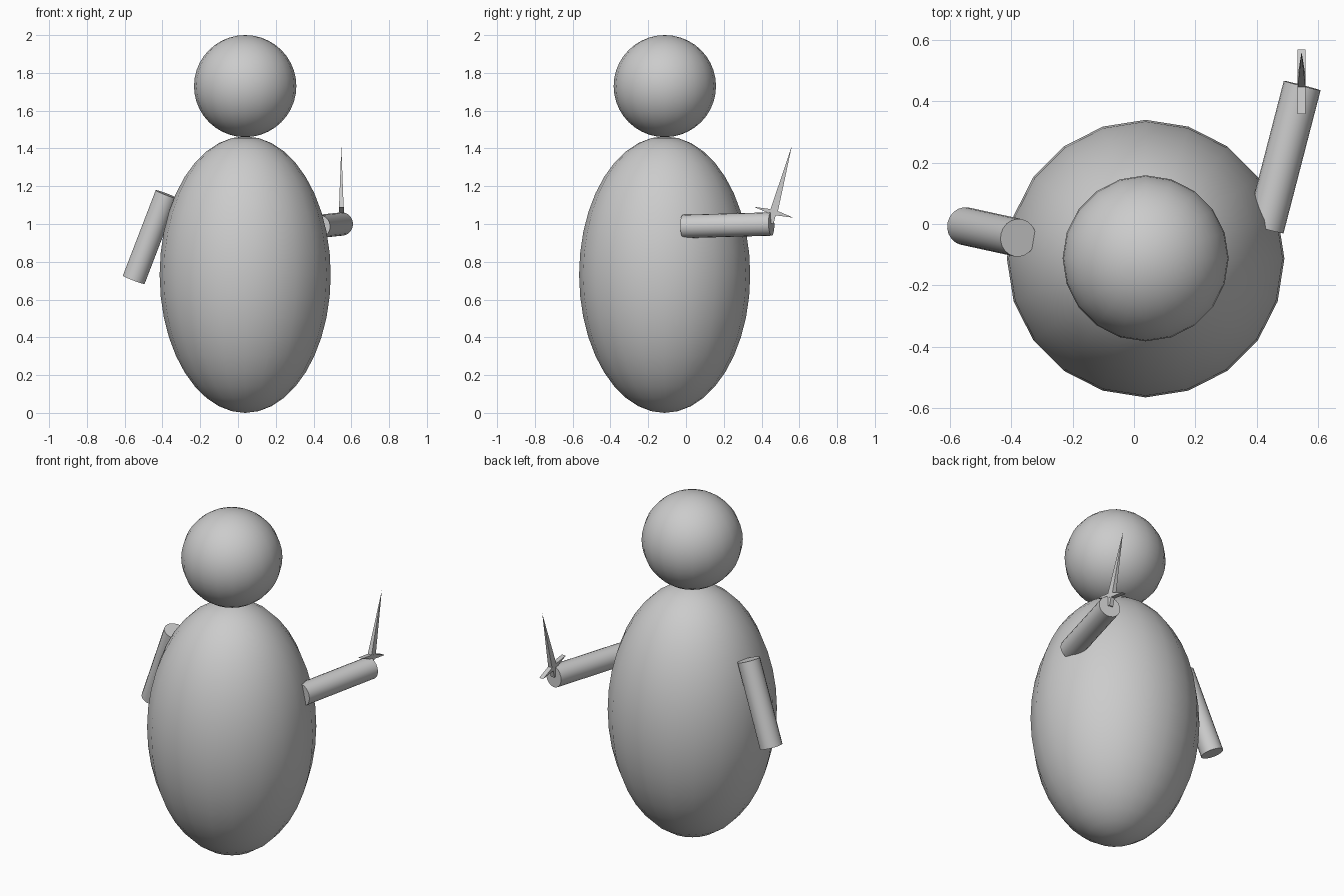
import bpy
import bmesh
from mathutils import Vector, Matrix

if "Cube" in bpy.data.objects:
    bpy.data.objects.remove(bpy.data.objects["Cube"])


def smooth(obj):
    bpy.ops.object.select_all(action='DESELECT')
    obj.select_set(True)
    bpy.context.view_layer.objects.active = obj
    bpy.ops.object.shade_smooth_by_angle(angle=0.6)


def ball(name, center, radii):
    bpy.ops.mesh.primitive_uv_sphere_add(segments=20, ring_count=20, radius=1, location=center)
    obj = bpy.context.object
    obj.name = name
    obj.scale = radii
    bpy.ops.object.transform_apply(location=False, rotation=False, scale=True)
    bpy.ops.object.shade_smooth()


def rod(name, start, end, radius):
    a, b = Vector(start), Vector(end)
    bpy.ops.mesh.primitive_cylinder_add(vertices=20, radius=radius, depth=(b - a).length,
                                        location=(a + b) / 2)
    obj = bpy.context.object
    obj.name = name
    obj.rotation_euler = (b - a).to_track_quat('Z', 'Y').to_euler()
    smooth(obj)


def prism(name, profile, width, matrix):
    """Extrude a (y, z) profile along x, centred on x = 0."""
    bm = bmesh.new()
    face = bm.faces.new([bm.verts.new((-width / 2, y, z)) for y, z in profile])
    ext = bmesh.ops.extrude_face_region(bm, geom=[face])
    verts = [v for v in ext['geom'] if isinstance(v, bmesh.types.BMVert)]
    bmesh.ops.translate(bm, verts=verts, vec=(width, 0, 0))
    bmesh.ops.recalc_face_normals(bm, faces=bm.faces)
    mesh = bpy.data.meshes.new(name)
    bm.to_mesh(mesh)
    bm.free()
    obj = bpy.data.objects.new(name, mesh)
    bpy.context.collection.objects.link(obj)
    obj.matrix_world = matrix
    return obj


# Body and head
ball("body", (0.038, -0.113, 0.732), (0.453, 0.453, 0.732))
ball("head", (0.038, -0.112, 1.73), (0.271, 0.271, 0.27))

# Lowered arm and raised arm
rod("lowered_arm", (-0.552, -0.007, 0.705), (-0.378, -0.045, 1.157), 0.062)
rod("raised_arm", (0.428, -0.015, 0.987), (0.549, 0.452, 1.0), 0.062)

# Sword frame: centred on the guard, leaning away from the body
sword = Matrix.Translation((0.547, 0.464, 1.062)) @ Matrix.Rotation(-0.268, 4, 'X')

# Guard with edges tapering to both ends
prism("sword_guard", [(-0.109, 0), (-0.02, -0.012), (0.02, -0.012),
                      (0.109, 0), (0.02, 0.012), (-0.02, 0.012)], 0.026, sword)

# Blade: four-sided spike
bpy.ops.mesh.primitive_cone_add(vertices=4, radius1=0.5 ** 0.5, radius2=0, depth=1)
blade = bpy.context.object
blade.name = "sword_blade"
blade.data.transform(Matrix.Rotation(0.7853982, 4, 'Z'))
blade.data.transform(Matrix.Translation((0, 0, 0.5)))
blade.data.transform(Matrix.Diagonal((0.026, 0.042, 0.365, 1)))
blade.matrix_world = sword

# Short grip held inside the hand
prism("sword_grip", [(-0.015, 0), (0.015, 0), (0.015, -0.06), (-0.015, -0.06)], 0.024, sword)
